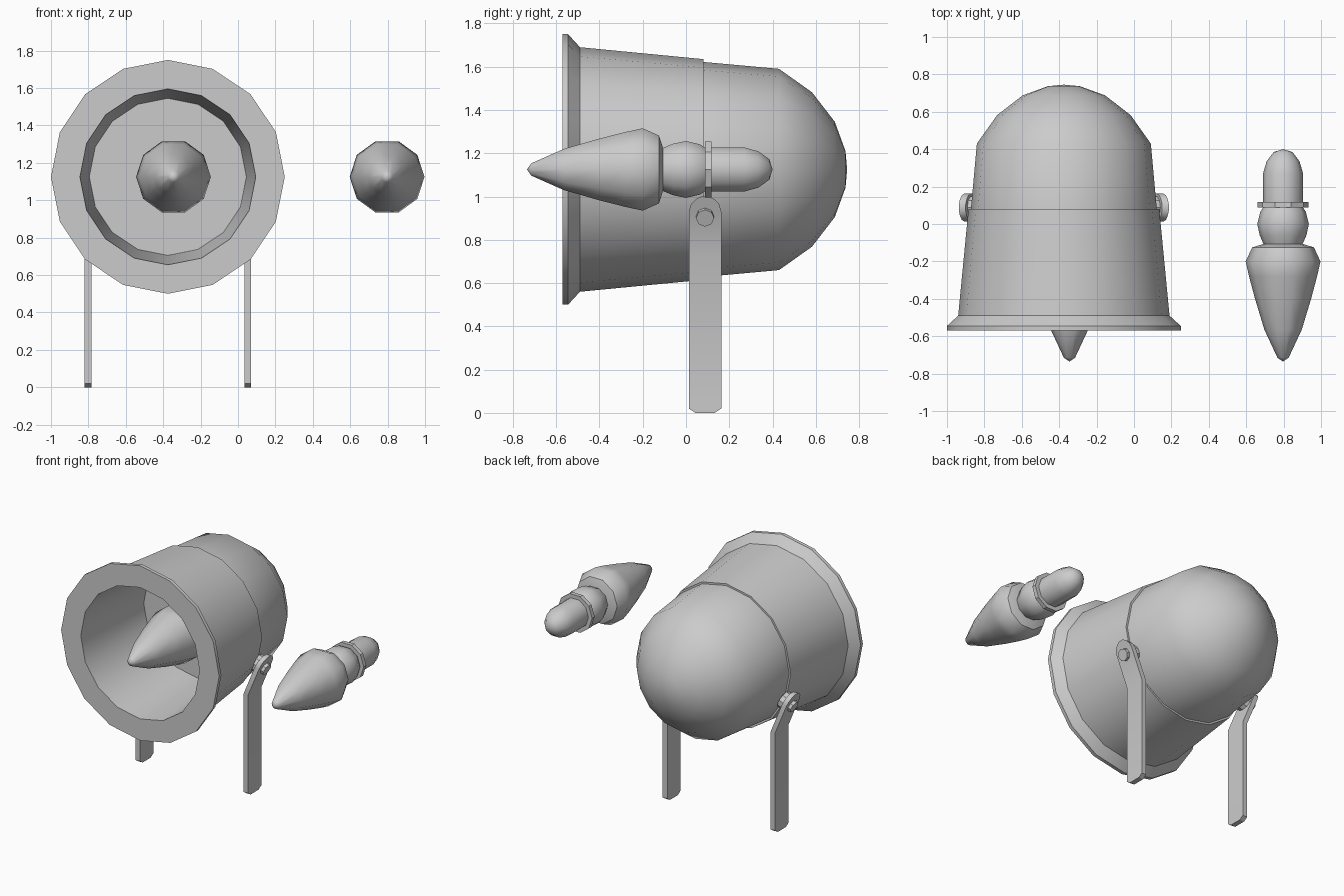
import bpy, bmesh, math
from mathutils import Matrix, Vector

if "Cube" in bpy.data.objects:
    bpy.data.objects.remove(bpy.data.objects["Cube"])

LAMP_X, AXIS_Z = -0.375, 1.125


def finish(name, bm, angle=35):
    bmesh.ops.remove_doubles(bm, verts=bm.verts, dist=1e-5)
    bmesh.ops.recalc_face_normals(bm, faces=bm.faces)
    me = bpy.data.meshes.new(name)
    bm.to_mesh(me)
    bm.free()
    ob = bpy.data.objects.new(name, me)
    bpy.context.collection.objects.link(ob)
    bpy.ops.object.select_all(action='DESELECT')
    ob.select_set(True)
    bpy.context.view_layer.objects.active = ob
    bpy.ops.object.shade_smooth_by_angle(angle=math.radians(angle))
    return ob


def lathe(name, profile, sides, x, angle=35):
    """Spin (radius, y) points round a horizontal y axis."""
    bm = bmesh.new()
    rings = []
    for r, y in profile:
        if r == 0:
            rings.append([bm.verts.new((x, y, AXIS_Z))] * sides)
        else:
            rings.append([bm.verts.new((x + r * math.cos(a), y, AXIS_Z + r * math.sin(a)))
                          for a in (2 * math.pi * i / sides for i in range(sides))])
    for p, q in zip(rings, rings[1:]):
        for i in range(sides):
            j = (i + 1) % sides
            bm.faces.new(list(dict.fromkeys((p[i], p[j], q[j], q[i]))))
    return finish(name, bm, angle)


# Flared front housing with its recessed reflector
lathe("front_housing", [(0, 0.07), (0.42, 0.07), (0.47, -0.57), (0.625, -0.57),
                        (0.625, -0.545), (0.565, -0.49), (0.51, 0.08), (0, 0.08)], 16, LAMP_X)

# Rear housing with domed back
lathe("rear_housing", [(0, 0.08), (0.497, 0.08), (0.465, 0.43), (0.357, 0.582),
                       (0.22, 0.688), (0.085, 0.737), (0, 0.745)], 16, LAMP_X, 30)

# Mounted bulb and spare bulb
for label, x in (("mounted", -0.345), ("spare", 0.797)):
    lathe(label + "_bulb_glass", [(0, -0.735), (0.03, -0.715), (0.1, -0.565), (0.15, -0.4),
                                  (0.182, -0.28), (0.2, -0.2), (0.165, -0.125),
                                  (0.1, -0.105), (0, -0.105)], 10, x, 40)
    lathe(label + "_bulb_neck", [(0, -0.106), (0.105, -0.106), (0.125, -0.06), (0.138, 0.0),
                                 (0.122, 0.065), (0.105, 0.09), (0, 0.09)], 10, x, 40)
    lathe(label + "_bulb_collar", [(0, 0.088), (0.136, 0.088), (0.136, 0.117), (0, 0.117)], 10, x)
    lathe(label + "_bulb_base", [(0, 0.11), (0.107, 0.11), (0.107, 0.27), (0.088, 0.335),
                                 (0.05, 0.385), (0, 0.4)], 10, x, 40)

# Bent flat legs, one each side, with hinge bolts
TILT = math.radians(22.5)
ROWS = [(0.003, 0.045), (0.02, 0.075), (0.72, 0.075), (0.93, 0.075),
        (0.965, 0.065), (0.988, 0.042), (1.0, 0.018)]
PIVOT_Y = 0.088

for side, s in (("left", -1), ("right", 1)):
    bm = bmesh.new()
    loops = []
    for z, w in ROWS:
        cx = 0.427 + max(0, z - 0.72) * math.tan(TILT)
        zz = 0 if z < 0.01 else z
        loops.append([bm.verts.new((LAMP_X + s * (cx + dx), PIVOT_Y + dy, zz))
                      for dx, dy in ((-0.018, -w), (0.018, -w), (0.018, w), (-0.018, w))])
    for p, q in zip(loops, loops[1:]):
        for i in range(4):
            bm.faces.new((p[i], p[(i + 1) % 4], q[(i + 1) % 4], q[i]))
    bm.faces.new(loops[0])
    bm.faces.new(loops[-1])
    finish(side + "_leg", bm, 30)

    out = Vector((s * math.cos(TILT), 0, -math.sin(TILT)))
    rot = out.to_track_quat('Z', 'Y').to_matrix().to_4x4()
    for part, radius, start, end, n in (("washer", 0.062, 0.495, 0.535, 10),
                                        ("bolt", 0.042, 0.5, 0.588, 8)):
        bm = bmesh.new()
        pos = Vector((LAMP_X, PIVOT_Y, AXIS_Z)) + out * (start + end) / 2
        bmesh.ops.create_cone(bm, cap_ends=True, segments=n, radius1=radius, radius2=radius,
                              depth=end - start, matrix=Matrix.Translation(pos) @ rot)
        finish(side + "_hinge_" + part, bm)
